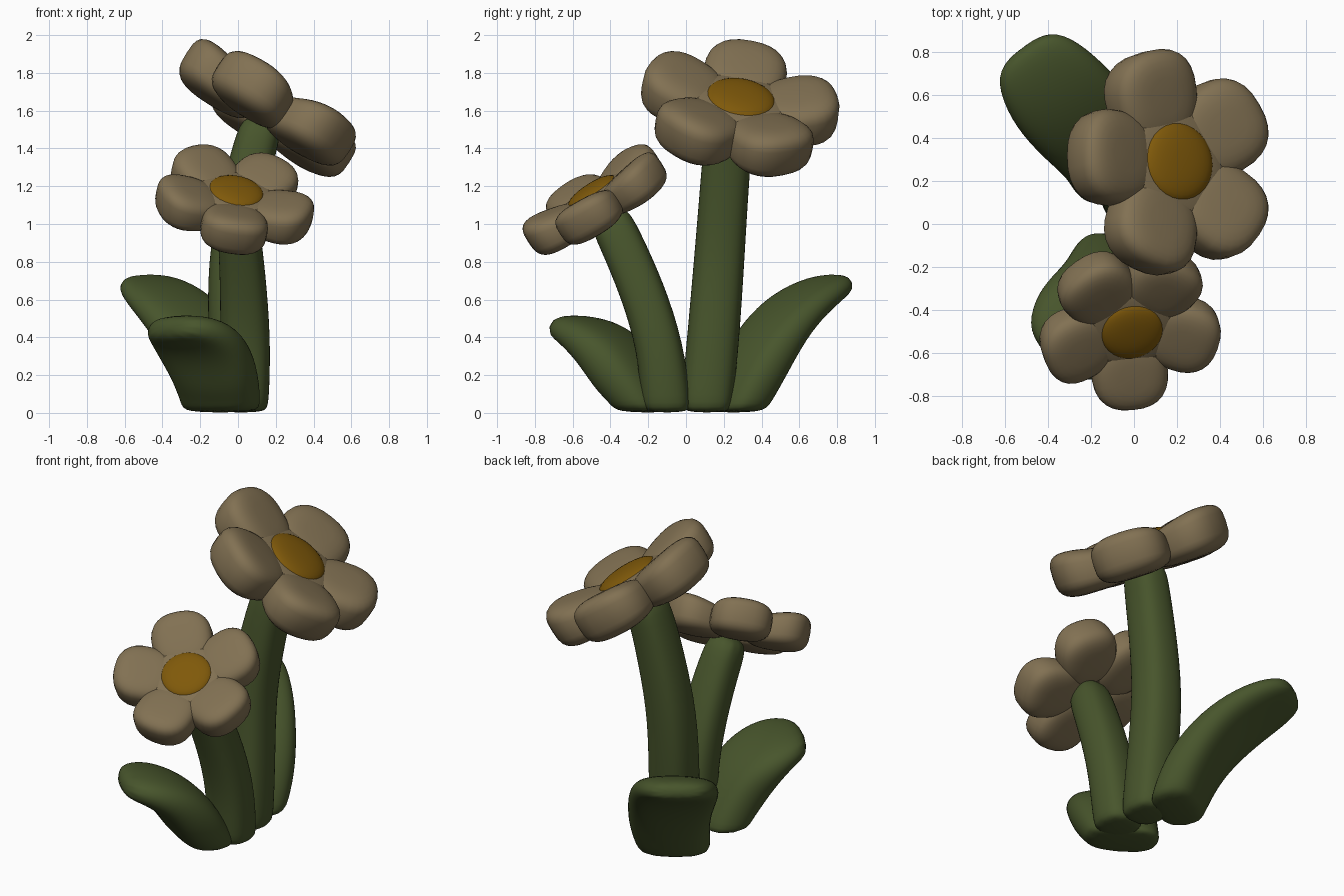
import bpy, bmesh, math
from mathutils import Vector

if "Cube" in bpy.data.objects:
    bpy.data.objects.remove(bpy.data.objects["Cube"])


def material(name, rgb):
    m = bpy.data.materials.new(name)
    m.diffuse_color = (*rgb, 1)
    m.use_nodes = True
    m.node_tree.nodes["Principled BSDF"].inputs["Base Color"].default_value = m.diffuse_color
    return m


GREEN = material("leaf green", (0.064, 0.091, 0.025))
CREAM = material("petal beige", (0.222, 0.165, 0.086))
GOLD = material("centre gold", (0.213, 0.100, 0.003))


def spow(v, e):
    return math.copysign(abs(v) ** e, v)


def finish(bm, name, mat, levels=0):
    bmesh.ops.recalc_face_normals(bm, faces=bm.faces)
    me = bpy.data.meshes.new(name)
    bm.to_mesh(me)
    bm.free()
    me.materials.append(mat)
    for p in me.polygons:
        p.use_smooth = True
    ob = bpy.data.objects.new(name, me)
    bpy.context.collection.objects.link(ob)
    if levels:
        s = ob.modifiers.new("soft", 'SUBSURF')
        s.levels = s.render_levels = levels
    return ob


def sweep(name, path, widths, thicks, side, sides=12, power=0.75):
    """Loft rounded cross-sections along a path; side is the wide direction."""
    bm = bmesh.new()
    pts = [Vector(p) for p in path]
    side = Vector(side).normalized()
    rings = []
    for i, p in enumerate(pts):
        t = (pts[min(i + 1, len(pts) - 1)] - pts[max(i - 1, 0)]).normalized()
        if i < 2:
            t = Vector((0, 0, 1))      # flat foot
        s = (side - t * side.dot(t)).normalized()
        n = t.cross(s)
        ring = []
        for k in range(sides):
            a = math.tau * k / sides
            co = p + s * spow(math.cos(a), power) * widths[i] + n * spow(math.sin(a), power) * thicks[i]
            co.z = max(co.z, 0)
            ring.append(bm.verts.new(co))
        rings.append(ring)
    for a, b in zip(rings, rings[1:]):
        for k in range(sides):
            j = (k + 1) % sides
            bm.faces.new((a[k], a[j], b[j], b[k]))
    bm.faces.new(rings[0])
    bm.faces.new(rings[-1])
    return finish(bm, name, GREEN, 2)


def pad(name, mat, place, length, width, thick, flat, taper=0.0, round_=1.0):
    """Pillow shape: a squashed sphere with fuller edges, mapped by place()."""
    bm = bmesh.new()
    bmesh.ops.create_uvsphere(bm, u_segments=28, v_segments=16, radius=1)
    for v in bm.verts:
        x, y, z = v.co
        r = math.hypot(x, y)
        c, s = x / max(r, 1e-5), y / max(r, 1e-5)
        rr = r ** flat if r > 1e-5 else 0
        px, py = rr * spow(c, round_), rr * spow(s, round_)
        k = 1 + taper * px             # narrower and thinner toward the centre
        v.co = place(px * length, py * width * (1 + 0.4 * taper * px), spow(z, flat) * thick * k)
    return finish(bm, name, mat)


def flower(prefix, centre, normal, size, first_angle):
    c, n = Vector(centre), Vector(normal).normalized()
    u = (Vector((1, 0, 0)) - n * n.x).normalized()
    w = n.cross(u)

    def local(x, y, z):
        return c + (u * x + w * y + n * z) * size

    # five petals
    for i in range(5):
        a = math.radians(first_angle + 72 * i)
        ca, sa = math.cos(a), math.sin(a)

        def place(x, y, z):
            r = 0.305 + x
            return local(r * ca - y * sa, r * sa + y * ca, z - 0.008 + 0.12 * x)
        pad(f"{prefix}_petal_{i + 1}", CREAM, place, 0.230, 0.220, 0.125, 0.6, 0.2, 0.84)
    # core joining the petals, then the domed centre
    pad(prefix + "_core", CREAM, local, 0.31, 0.31, 0.092, 0.7)
    pad(prefix + "_centre", GOLD, lambda x, y, z: local(x, y, z + 0.064), 0.187, 0.187, 0.056, 0.85)


flower("tall_flower", (0.168, 0.278, 1.603), (0.53, 0.15, 0.83), 1.0, 36)
flower("short_flower", (-0.02, -0.467, 1.122), (0.17, -0.53, 0.83), 0.8, -90)

# stems
sweep("tall_stem",
      [(0, .11, 0), (0, .11, .05), (-.02, .145, .4), (-.03, .175, .8), (.03, .20, 1.15), (.09, .22, 1.42), (.14, .25, 1.56)],
      [.12, .135, .145, .14, .13, .12, .115], [.13, .145, .145, .14, .135, .135, .12], (1, 0, 0), 10)
sweep("short_stem",
      [(.03, -.10, 0), (.03, -.105, .05), (.04, -.135, .35), (.03, -.23, .65), (.01, -.35, .92), (-.01, -.43, 1.08)],
      [.125, .14, .14, .13, .12, .11], [.125, .14, .13, .125, .12, .115], (1, 0, 0), 10)

# broad leaves
sweep("back_leaf",
      [(-.1, .25, 0), (-.1, .27, .05), (-.13, .36, .25), (-.23, .47, .44), (-.35, .60, .58), (-.46, .74, .665), (-.52, .82, .695)],
      [.20, .22, .24, .26, .26, .22, .13], [.13, .145, .14, .115, .095, .075, .045], (.83, .55, 0))
sweep("front_leaf",
      [(-.09, -.20, 0), (-.09, -.22, .05), (-.12, -.32, .21), (-.19, -.42, .35), (-.28, -.54, .435), (-.38, -.64, .455)],
      [.21, .225, .25, .275, .26, .16], [.14, .155, .155, .13, .095, .06], (.86, -.51, 0))
